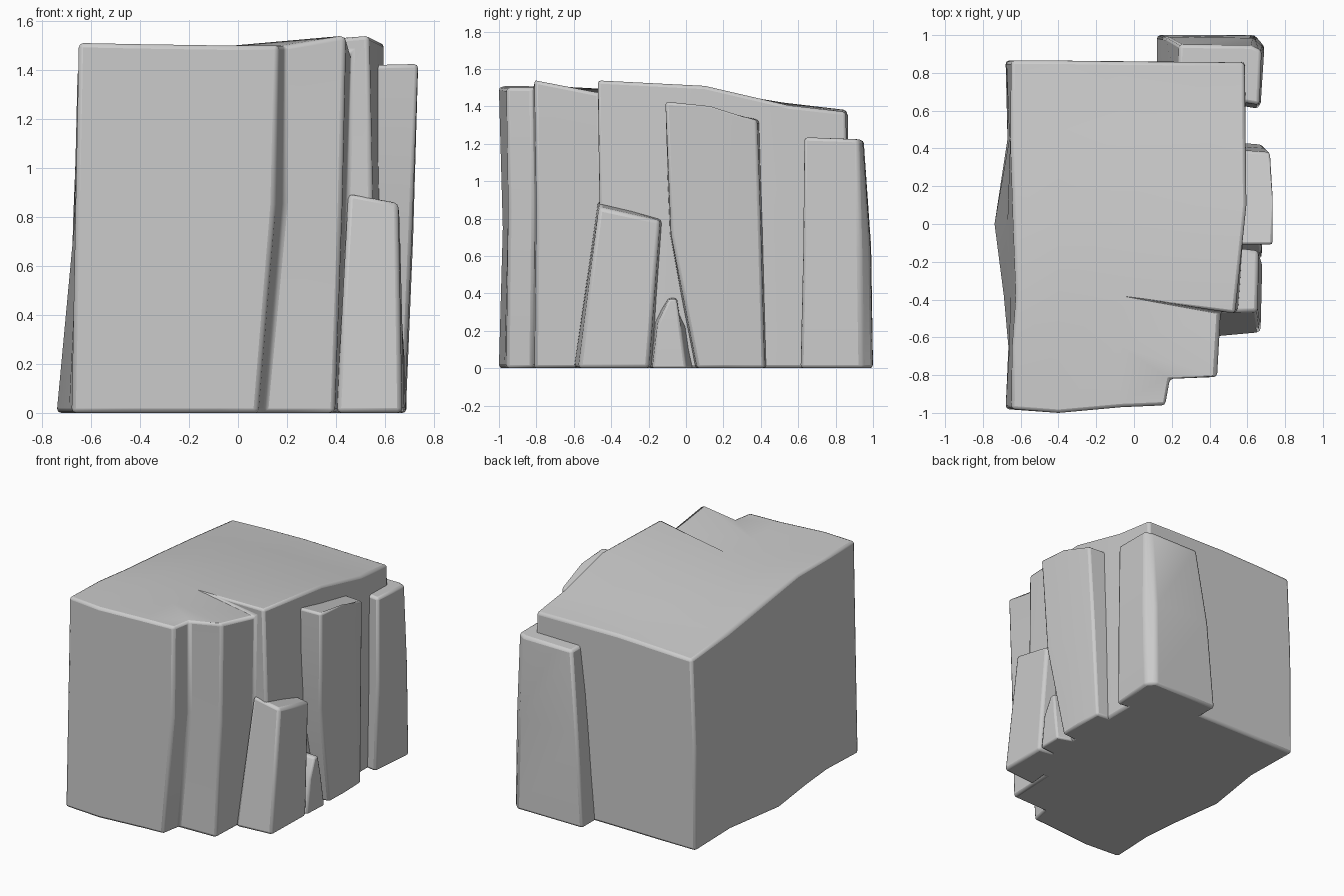
import bpy, bmesh


def finish(name, bm, width):
    """Turn a bmesh into a softly bevelled rock object."""
    bmesh.ops.remove_doubles(bm, verts=bm.verts, dist=0.0005)
    bmesh.ops.recalc_face_normals(bm, faces=bm.faces)
    me = bpy.data.meshes.new(name)
    bm.to_mesh(me)
    bm.free()
    ob = bpy.data.objects.new(name, me)
    bpy.context.collection.objects.link(ob)
    bev = ob.modifiers.new("bevel", 'BEVEL')
    bev.width = width
    bev.segments = 2
    bev.limit_method = 'ANGLE'
    bev.angle_limit = 0.65
    bev.use_clamp_overlap = False
    bpy.context.view_layer.objects.active = ob
    ob.select_set(True)
    bpy.ops.object.shade_smooth_by_angle(angle=0.7)
    ob.select_set(False)
    return ob


def loft(name, rings, width):
    """Skin a list of equal-length closed rings and cap both ends."""
    bm = bmesh.new()
    vs = [[bm.verts.new(p) for p in ring] for ring in rings]
    n = len(rings[0])
    for a, b in zip(vs, vs[1:]):
        for i in range(n):
            j = (i + 1) % n
            bm.faces.new((a[i], a[j], b[j], b[i]))
    bm.faces.new(vs[0])
    bm.faces.new(vs[-1])
    return finish(name, bm, width)


# Main cliff: cross-sections lofted front to back; paired rows make the steps
# y at left / two middle lines / right, left x (base, mid, top),
# top z at the same four lines, right x (top, mid, base)
rows = [
    ((-.98, -1.0, -.97, -.96), (-.68, -.665, -.65), (1.51, 1.505, 1.50, 1.50), (.165, .15, .08)),
    ((-.65, -.65, -.65, -.82), (-.665, -.66, -.645), (1.505, 1.50, 1.495, 1.50), (.19, .185, .105)),
    ((-.65, -.65, -.65, -.81), (-.665, -.66, -.645), (1.505, 1.50, 1.495, 1.54), (.44, .425, .395)),
    ((-.38, -.38, -.38, -.46), (-.69, -.655, -.625), (1.49, 1.49, 1.49, 1.47), (.46, .44, .41)),
    ((-.38, -.38, -.38, -.475), (-.69, -.655, -.625), (1.49, 1.49, 1.49, 1.54), (.535, .55, .55)),
    ((0, .05, .1, .1), (-.74, -.67, -.64), (1.45, 1.47, 1.49, 1.51), (.595, .59, .59)),
    ((.45, .5, .52, .55), (-.67, -.66, -.655), (1.40, 1.41, 1.42, 1.405), (.59, .59, .59)),
    ((.865, .865, .86, .855), (-.68, -.675, -.65), (1.36, 1.37, 1.38, 1.37), (.585, .59, .59)),
]
rings = []
for (y0, y1, y2, y3), (lb, lm, lt), (z0, z1, z2, z3), (rt, rm, rb) in rows:
    rings.append([(lb, y0, 0), (lm, y0, .75), (lt, y0, z0), (-.4, y1, z1),
                  (-.07, y2, z2), (rt, y3, z3), (rm, y3 + .01, .85),
                  (rb, y3, 0), (-.07, y2, 0), (-.4, y1, 0)])
loft("main_cliff", rings, .018)

# Low slab leaning on the right side
loft("low_slab", [
    [(.40, -.60, 0), (.67, -.575, 0), (.68, -.20, 0), (.45, -.165, 0)],
    [(.45, -.47, .90), (.655, -.465, .86), (.66, -.14, .79), (.45, -.115, .80)],
], .02)

# Small wedge between the slab and the pillar
loft("small_wedge", [
    [(.45, -.20, 0), (.675, -.18, 0), (.685, 0, 0), (.45, .08, 0)],
    [(.45, -.18, .25), (.675, -.15, .24), (.68, -.03, .22), (.45, .03, .22)],
    [(.45, -.10, .38), (.67, -.09, .37), (.67, -.05, .37), (.45, -.05, .38)],
], .012)

# Tall middle pillar
loft("middle_pillar", [
    [(.45, .04, 0), (.68, .06, 0), (.685, .22, 0), (.68, .42, 0), (.45, .44, 0)],
    [(.45, -.09, .72), (.71, -.08, .72), (.715, .17, .72), (.70, .40, .72), (.45, .42, .72)],
    [(.45, -.11, 1.42), (.735, -.11, 1.425), (.735, .13, 1.41), (.72, .38, 1.325), (.45, .40, 1.33)],
], .016)

# Thick column on the back right corner
loft("back_column", [
    [(.12, .70, 0), (.66, .61, 0), (.69, .94, 0), (.64, 1.0, 0), (.12, 1.0, 0)],
    [(.18, .70, .65), (.67, .625, .65), (.69, .93, .65), (.63, .985, .65), (.17, .99, .65)],
    [(.23, .70, 1.23), (.665, .63, 1.235), (.675, .92, 1.225), (.62, .945, 1.22), (.24, .95, 1.22)],
], .018)
